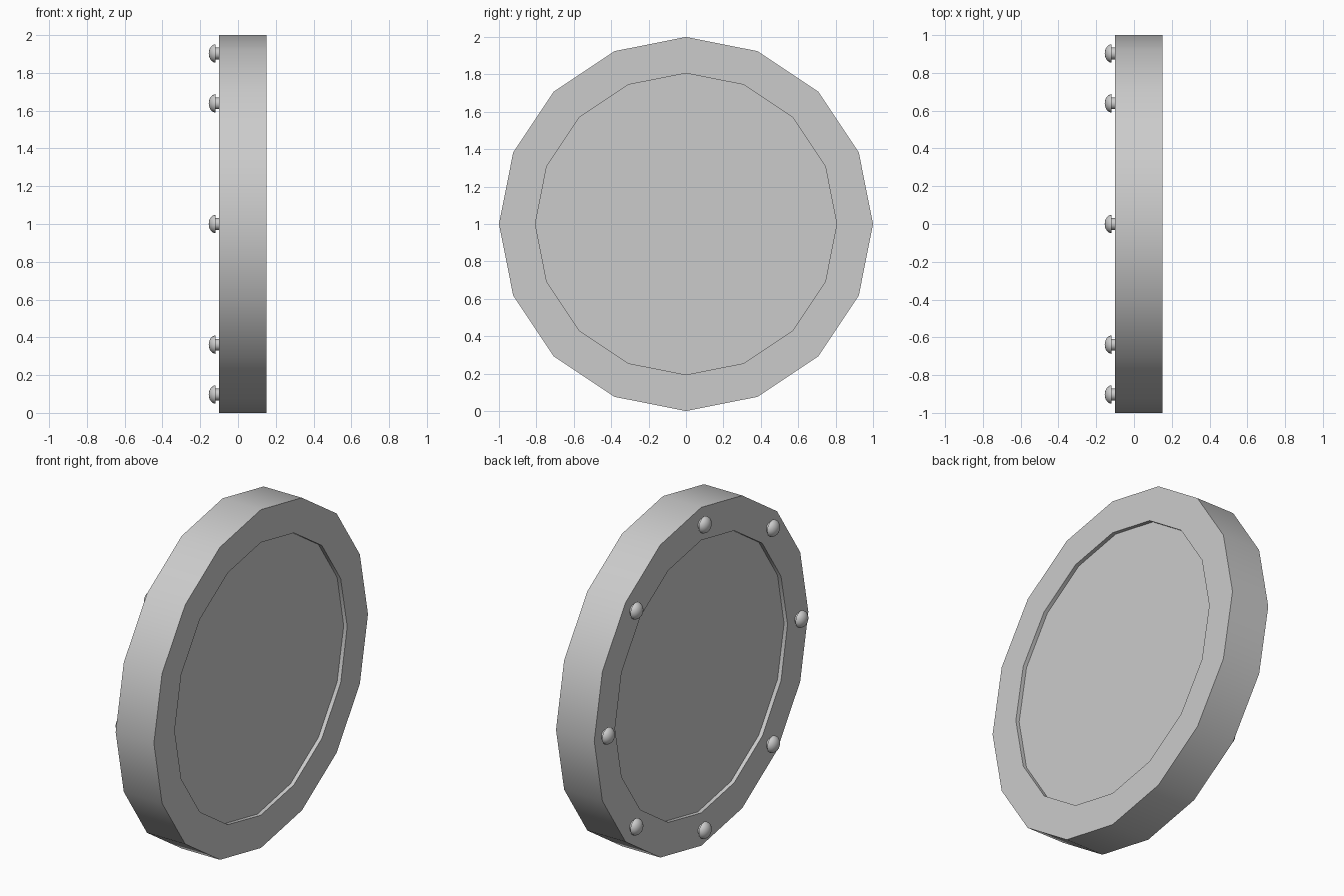
import bpy, bmesh
from math import sin, cos, pi, radians

if "Cube" in bpy.data.objects:
    bpy.data.objects.remove(bpy.data.objects["Cube"])


def lathe(name, profile, sides, centre=(0, 0, 1), closed=False):
    """Spin (x, radius) points around the x axis; radius 0 makes a pole."""
    bm = bmesh.new()
    rings = []
    for x, r in profile:
        if r == 0:
            rings.append([bm.verts.new((x, 0, 0))] * sides)
        else:
            rings.append([bm.verts.new((x, r * sin(2 * pi * i / sides), r * cos(2 * pi * i / sides)))
                          for i in range(sides)])
    pairs = list(zip(rings, rings[1:]))
    if closed:
        pairs.append((rings[-1], rings[0]))
    for a, b in pairs:
        for i in range(sides):
            j = (i + 1) % sides
            quad = list(dict.fromkeys((a[i], a[j], b[j], b[i])))
            bm.faces.new(quad)
    bmesh.ops.recalc_face_normals(bm, faces=bm.faces)
    mesh = bpy.data.meshes.new(name)
    bm.to_mesh(mesh)
    bm.free()
    obj = bpy.data.objects.new(name, mesh)
    obj.location = centre
    bpy.context.collection.objects.link(obj)
    bpy.ops.object.select_all(action='DESELECT')
    obj.select_set(True)
    bpy.context.view_layer.objects.active = obj
    bpy.ops.object.shade_smooth_by_angle(angle=radians(30))
    return obj


# Outer frame ring
lathe("window_frame", [(-0.1, 0.806), (-0.1, 1.0), (0.15, 1.0), (0.15, 0.806)], 16, closed=True)

# Recessed pane, set slightly into the frame
lathe("window_pane", [(-0.077, 0), (-0.077, 0.81), (0.127, 0.81), (0.127, 0)], 16)

# Eight domed rivets: short shank and rounded head
dome = [(-0.118 - 0.037 * sin(a), 0.049 * cos(a)) for a in (k * pi / 12 for k in range(6))]
rivet = [(-0.095, 0), (-0.095, 0.031), (-0.118, 0.031)] + dome + [(-0.155, 0)]
for k in range(8):
    a = k * pi / 4
    lathe(f"rivet_{k + 1}", rivet, 16, (0, 0.903 * sin(a), 1 + 0.903 * cos(a)))
